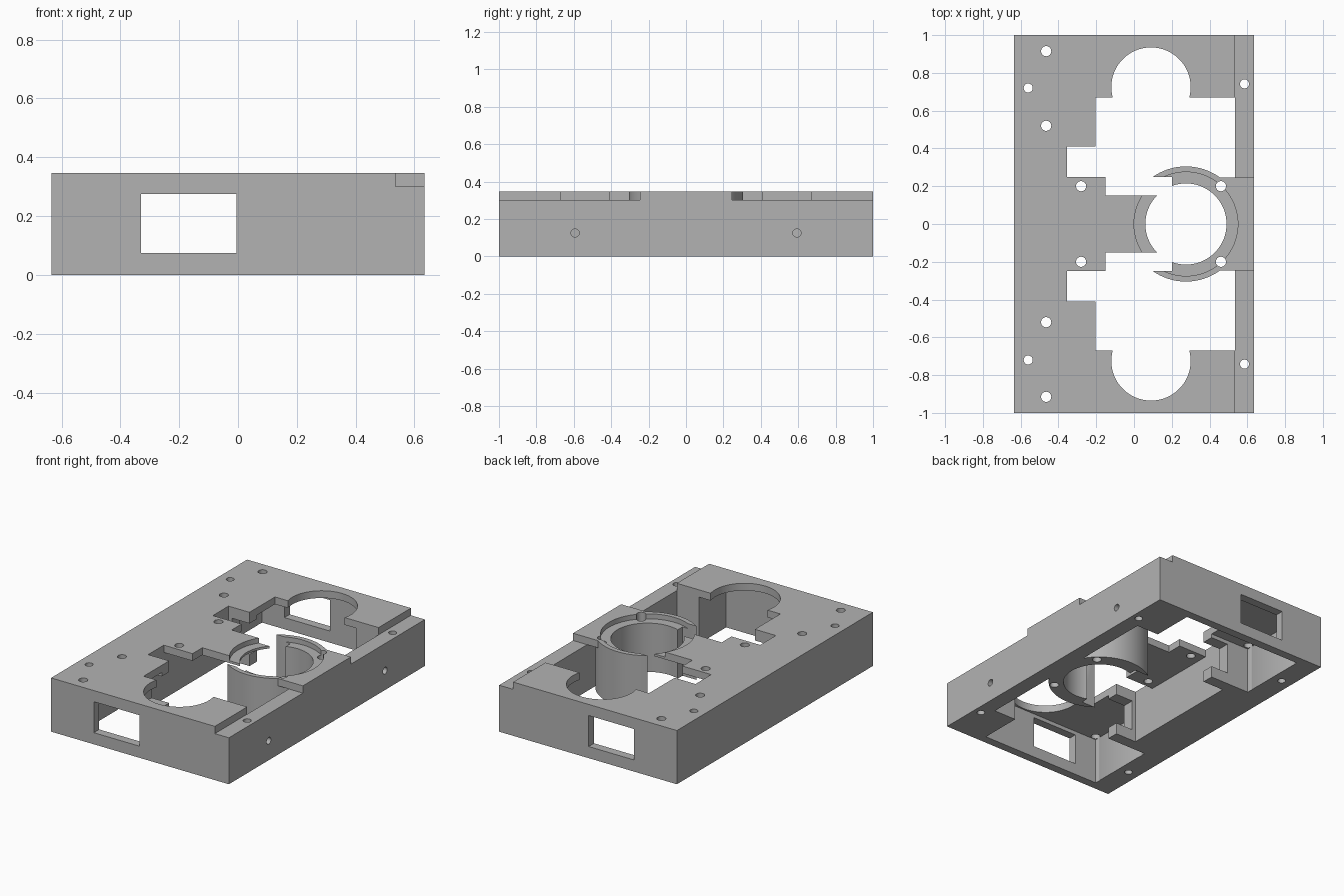
import bpy, bmesh, math

cube = bpy.data.objects.get("Cube")
if cube:
    bpy.data.objects.remove(cube, do_unlink=True)

grey = bpy.data.materials.new("plain grey")
grey.use_nodes = True
grey.diffuse_color = (0.45, 0.45, 0.45, 1)
grey.node_tree.nodes["Principled BSDF"].inputs["Base Color"].default_value = (0.45, 0.45, 0.45, 1)

TOP, DECK = 0.347, 0.30          # deck top and underside
LOW, HIGH = -0.1, 0.5            # overshoot for through cuts


def prism(name, outline, z0, z1):
    """Extrude a plan outline from z0 to z1."""
    bm = bmesh.new()
    face = bm.faces.new([bm.verts.new((x, y, z0)) for x, y in outline])
    up = bmesh.ops.extrude_face_region(bm, geom=[face])["geom"]
    bmesh.ops.translate(bm, vec=(0, 0, z1 - z0),
                        verts=[v for v in up if isinstance(v, bmesh.types.BMVert)])
    bmesh.ops.recalc_face_normals(bm, faces=bm.faces)
    mesh = bpy.data.meshes.new(name)
    bm.to_mesh(mesh)
    bm.free()
    mesh.materials.append(grey)
    ob = bpy.data.objects.new(name, mesh)
    bpy.context.scene.collection.objects.link(ob)
    return ob


def box(name, x0, x1, y0, y1, z0, z1):
    return prism(name, [(x0, y0), (x1, y0), (x1, y1), (x0, y1)], z0, z1)


def arc(cx, cy, r, a0, a1, n):
    angles = [math.radians(a0 + (a1 - a0) * i / n) for i in range(n + 1)]
    return [(cx + r * math.cos(a), cy + r * math.sin(a)) for a in angles]


def disc(name, x, y, r, z0, z1, n=32):
    return prism(name, arc(x, y, r, 0, 360, n)[:-1], z0, z1)


def both_ends(half):
    """Close a half outline with its mirror image in y."""
    return half + [(x, -y) for x, y in reversed(half)]


def combine(target, tool, operation="DIFFERENCE"):
    mod = target.modifiers.new("combine", "BOOLEAN")
    mod.operation, mod.solver, mod.object = operation, "EXACT", tool
    bpy.context.view_layer.update()
    result = bpy.data.meshes.new_from_object(
        target.evaluated_get(bpy.context.evaluated_depsgraph_get()))
    target.modifiers.remove(mod)
    target.data = result
    bpy.data.objects.remove(tool, do_unlink=True)


# Outer block
body = box("housing", -0.635, 0.635, -1, 1, 0, TOP)

# Hollow underside, leaving corner posts, dividers and the centre block
cavity = [(-0.355, 0.41), (-0.205, 0.41), (-0.205, 0.485), (-0.49, 0.485),
          (-0.49, 0.945), (0.375, 0.945), (0.375, 0.67), (0.535, 0.67)]
combine(body, prism("cavity_cutter", both_ends(cavity), LOW, DECK))

# Openings through the deck, each with a round end
opening = [(-0.15, 0.15), (-0.15, 0.25), (-0.355, 0.25), (-0.355, 0.41),
           (-0.205, 0.41), (-0.205, 0.67)]
opening += arc(0.09, 0.725, 0.21, 195, -15, 40)
opening[6] = (opening[6][0], 0.67)
opening[-1] = (opening[-1][0], 0.67)
opening += [(0.535, 0.67), (0.535, 0.245), (0.4, 0.245), (0.4, 0.15)]
for side in (1, -1):
    outline = [(x, side * y) for x, y in opening]
    combine(body, prism("opening_cutter", outline, 0.2, HIGH))

# Lowered edge beside the openings
for side in (1, -1):
    y0, y1 = sorted((side * 0.245, side * 1.1))
    combine(body, box("edge_cutter", 0.535, 0.7, y0, y1, DECK, HIGH))

# Round socket with an open side
socket = disc("socket", 0.275, 0, 0.305, 0, TOP, 80)
combine(socket, box("slot_cutter", -0.2, 0.2, -0.25, 0.25, LOW, HIGH))
combine(body, socket, "UNION")
combine(body, disc("bore_cutter", 0.275, 0, 0.215, LOW, HIGH, 80))
combine(body, disc("ledge_cutter", 0.275, 0, 0.275, 0.315, HIGH, 80))

# Window through both end walls
combine(body, box("window_cutter", -0.33, -0.005, -1.1, 1.1, 0.075, 0.275))

# Screw holes
holes = [(-0.465, 0.915, 0.027), (-0.465, 0.52, 0.027), (-0.56, 0.72, 0.024),
         (0.585, 0.742, 0.024), (-0.28, 0.2, 0.027), (0.46, 0.2, 0.027)]
for x, y, r in holes:
    for side in (1, -1):
        combine(body, disc("hole_cutter", x, side * y, r, LOW, HIGH, 24))

# Small holes through the long side wall
for side in (1, -1):
    drill = disc("drill_cutter", 0, 0, 0.022, 0.5, 0.7, 24)
    drill.rotation_euler = (0, math.pi / 2, 0)
    drill.location = (0, side * 0.593, 0.125)
    combine(body, drill)

# Smooth curved walls, keep edges sharp
bpy.ops.object.select_all(action="DESELECT")
body.select_set(True)
bpy.context.view_layer.objects.active = body
bpy.ops.object.shade_smooth_by_angle(angle=math.radians(30))
